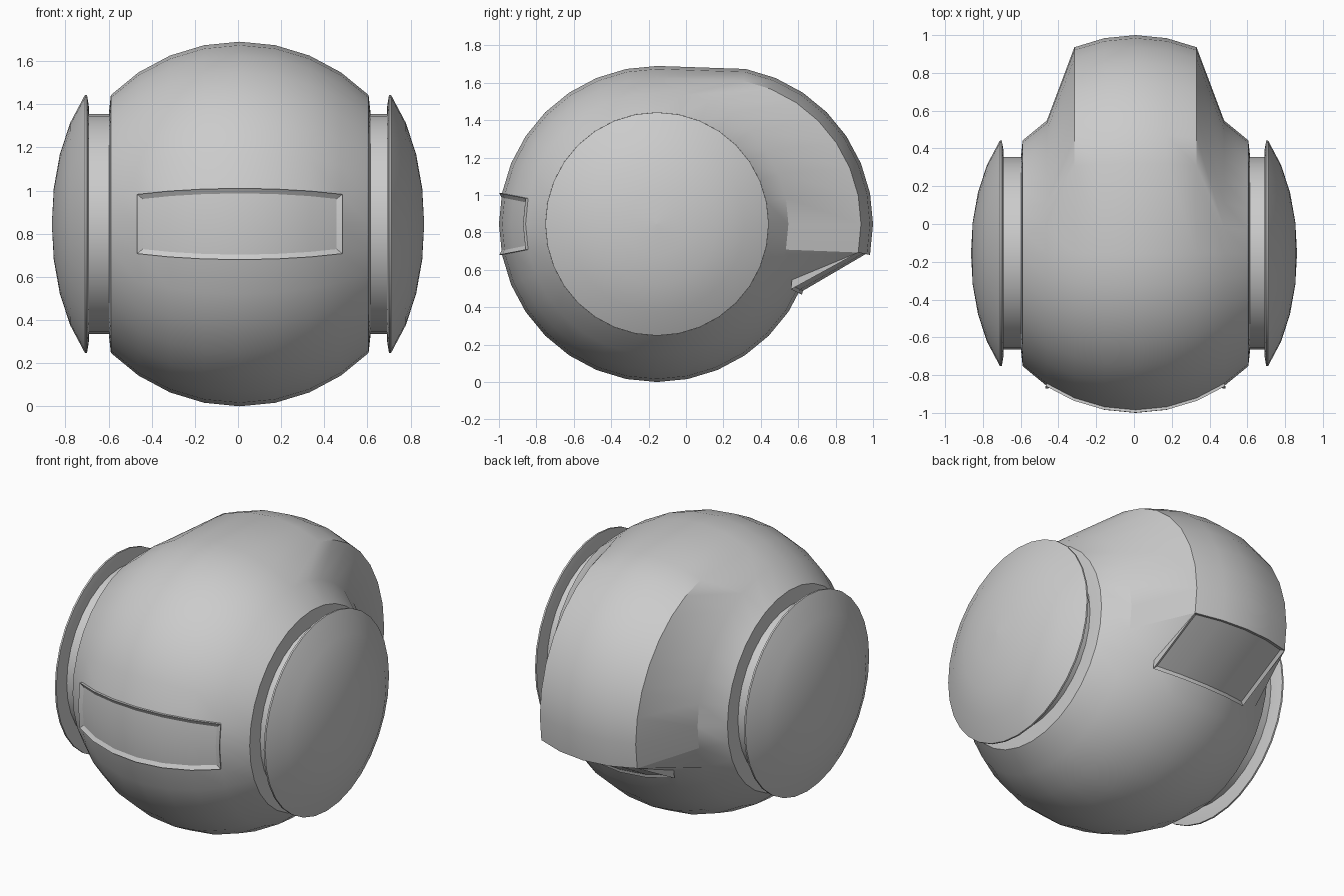
import bpy, bmesh, math
from math import sin, cos, radians

if "Cube" in bpy.data.objects:
    bpy.data.objects.remove(bpy.data.objects["Cube"])

R, N, STEP = 0.845, 32, 11.25
CX, CY, CZ = 0.008, -0.155, 0.845


def finish(bm, name):
    me = bpy.data.meshes.new(name)
    bm.to_mesh(me)
    bm.free()
    ob = bpy.data.objects.new(name, me)
    bpy.context.collection.objects.link(ob)
    bpy.ops.object.select_all(action='DESELECT')
    bpy.context.view_layer.objects.active = ob
    ob.select_set(True)
    bpy.ops.object.shade_smooth_by_angle(angle=radians(30))
    return ob


def lathe(profile, cx=0.0, close=False):
    """Rings around the x axis; returns bmesh, vertex rings and face rows."""
    bm = bmesh.new()
    rings = [[bm.verts.new((cx + x, CY + r * cos(radians(STEP * j)), CZ + r * sin(radians(STEP * j))))
              for j in range(N)] for x, r in profile]
    faces = [[bm.faces.new((a[j], a[(j + 1) % N], b[(j + 1) % N], b[j])) for j in range(N)]
             for a, b in zip(rings, rings[1:])]
    if close:
        bm.faces.new(rings[0])
        bm.faces.new(rings[-1])
    return bm, rings, faces


# Round body: sphere rings along x with slightly conical flat ends
prof = [(R * sin(radians(STEP * k)), R * cos(radians(STEP * k))) for k in range(-4, 5)]
prof = [(-0.607, 0.51)] + prof + [(0.607, 0.51)]
bm, rings, faces = lathe(prof, CX, close=True)
bmesh.ops.recalc_face_normals(bm, faces=bm.faces[:])

# Rear hood: the middle rings are shifted backwards
for ring in rings[3:8]:
    for j in range(-1, 8):
        ring[j].co.y += 0.31
bm.normal_update()


def inset(fs, thickness, depth):
    bmesh.ops.inset_region(bm, faces=fs, thickness=thickness, depth=depth,
                           use_boundary=True, use_even_offset=True)
    bm.normal_update()


# Recessed underside of the hood, with a lip on its lower edge
under = [row[-2] for row in faces[3:7]]
low = {v for ring in rings[3:8] for v in [ring[-2]]}
inset(under, 0.001, 0.0)
for v in {v for f in under for v in f.verts}:
    if v.co.y < 0.75:
        x = v.co.x - CX
        r = 1.02 * math.sqrt(R * R - x * x)
        v.co.y = CY + r * cos(radians(26))
        v.co.z = CZ - r * sin(radians(26))
bm.normal_update()
inset(under, 0.015, -0.015)

# Framed front panel
front = [row[j] for row in faces[2:8] for j in (15, 16)]
inset(front, 0.001, 0.015)
inset(front, 0.022, -0.015)
finish(bm, "round_body")

# Side necks and domed discs
for side, label in ((1, "right"), (-1, "left")):
    neck = [(side * x, r) for x, r in ((0.58, 0.51), (0.71, 0.51))]
    disc = [(side * x, r) for x, r in ((0.69, 0.50), (0.692, 0.55), (0.70, 0.597), (0.71, 0.597),
                                       (0.778, 0.469), (0.826, 0.323), (0.854, 0.165), (0.863, 0.002))]
    for name, p in (("neck", neck), ("disc", disc)):
        bm, _, _ = lathe(p, close=True)
        bmesh.ops.recalc_face_normals(bm, faces=bm.faces[:])
        finish(bm, f"{label}_{name}")
